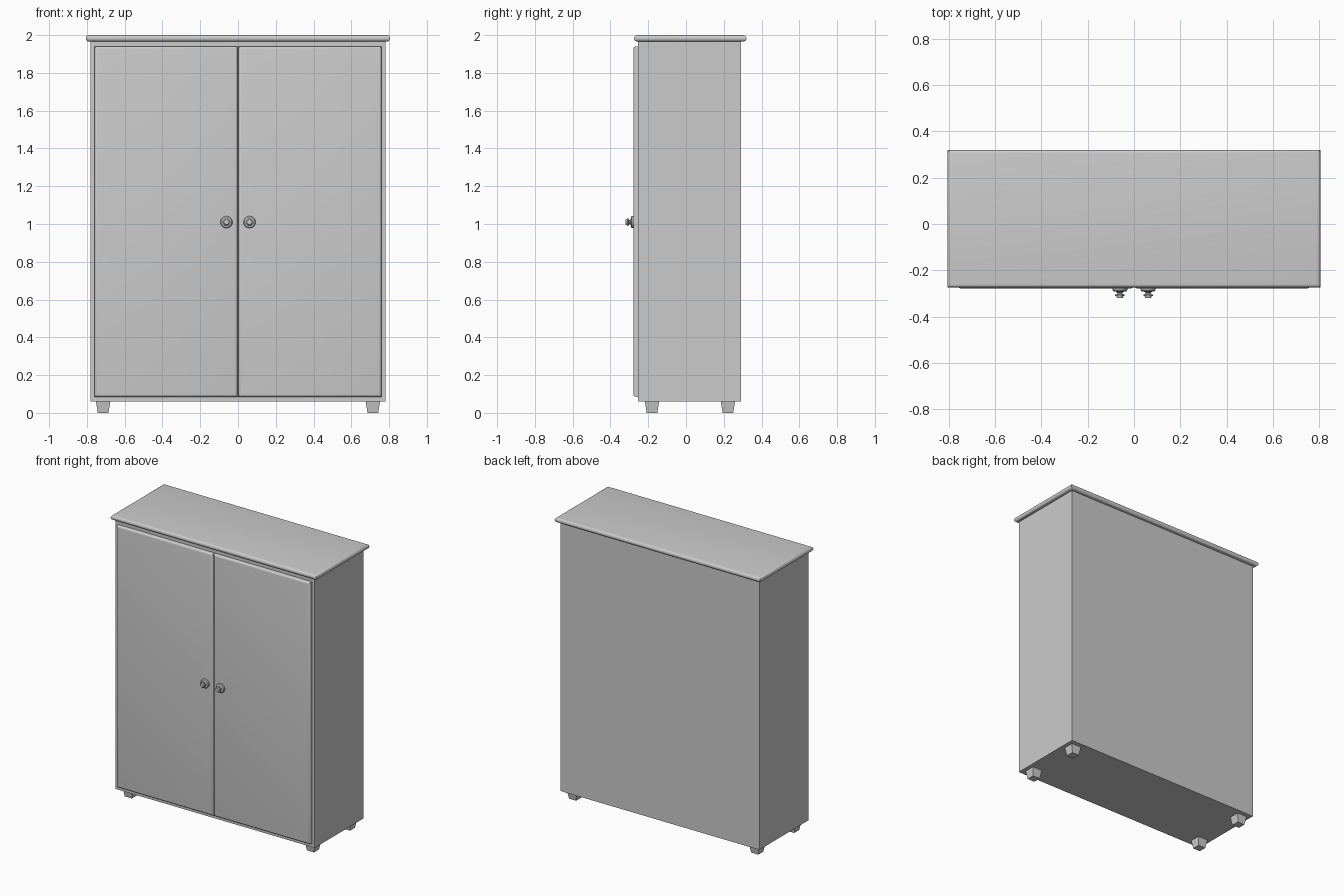
import bpy, bmesh, math
from mathutils import Matrix

if "Cube" in bpy.data.objects:
    bpy.data.objects.remove(bpy.data.objects["Cube"])


def finish(name, bm, smooth=False):
    bmesh.ops.recalc_face_normals(bm, faces=bm.faces)
    mesh = bpy.data.meshes.new(name)
    bm.to_mesh(mesh)
    bm.free()
    ob = bpy.data.objects.new(name, mesh)
    bpy.context.collection.objects.link(ob)
    if smooth:
        bpy.ops.object.select_all(action='DESELECT')
        ob.select_set(True)
        bpy.context.view_layer.objects.active = ob
        bpy.ops.object.shade_smooth_by_angle(angle=math.radians(35))
    return ob


def box(name, lo, hi, pick=None, radius=0.0, segments=4):
    """Box between two corners; edges chosen by pick(edge) are rounded."""
    bm = bmesh.new()
    bmesh.ops.create_cube(bm, size=1)
    for v in bm.verts:
        v.co = [(a + b) / 2 + c * (b - a) for a, b, c in zip(lo, hi, v.co)]
    if pick:
        edges = [e for e in bm.edges if pick(e)]
        bmesh.ops.bevel(bm, geom=edges, offset=radius, segments=segments,
                        profile=0.5, affect='EDGES', clamp_overlap=True)
    return finish(name, bm, smooth=bool(pick))


def lathe(name, profile, x, z, steps=20):
    """Spin (radius, y) points about a front-to-back axis."""
    bm = bmesh.new()
    verts = [bm.verts.new((r, y, 0)) for r, y in profile]
    edges = [bm.edges.new(p) for p in zip(verts, verts[1:])]
    bmesh.ops.spin(bm, geom=verts + edges, cent=(0, 0, 0), axis=(0, 1, 0),
                   angle=math.tau, steps=steps)
    bmesh.ops.remove_doubles(bm, verts=bm.verts, dist=1e-5)
    bmesh.ops.translate(bm, verts=bm.verts, vec=(x, 0, z))
    return finish(name, bm, smooth=True)


def foot(name, x, y, height=0.06, top=0.038, bottom=0.028):
    """Square tapered foot."""
    bm = bmesh.new()
    place = Matrix.Translation((x, y, height / 2)) @ Matrix.Rotation(math.pi / 4, 4, 'Z')
    bmesh.ops.create_cone(bm, cap_ends=True, segments=4, radius1=bottom * math.sqrt(2),
                          radius2=top * math.sqrt(2), depth=height, matrix=place)
    return finish(name, bm)


# Carcass
box("cabinet_body", (-0.78, -0.255, 0.06), (0.78, 0.292, 1.967))

# Overhanging top board with rounded rim
box("top_board", (-0.806, -0.275, 1.966), (0.806, 0.32, 2.0),
    lambda e: any(v.co.z > 1.99 for v in e.verts) and all(v.co.z > 1.99 for v in e.verts)
    or all(v.co.z < 1.99 for v in e.verts), 0.0165)

# Doors with rounded front edges, turned knobs
knob_profile = [(0, -0.277), (0.032, -0.277), (0.032, -0.286), (0.028, -0.291),
                (0.015, -0.293), (0.011, -0.298), (0.012, -0.302), (0.021, -0.306),
                (0.021, -0.310), (0.015, -0.312), (0.013, -0.319), (0, -0.320)]
for side, s in (("left", -1), ("right", 1)):
    xs = sorted((s * 0.002, s * 0.76))
    box(side + "_door", (xs[0], -0.279, 0.085), (xs[1], -0.25, 1.94),
        lambda e: all(v.co.y < -0.27 for v in e.verts), 0.014)
    lathe(side + "_knob", knob_profile, s * 0.061, 1.01)
    # Feet
    foot("front_" + side + "_foot", s * 0.714, -0.18)
    foot("back_" + side + "_foot", s * 0.714, 0.222)
